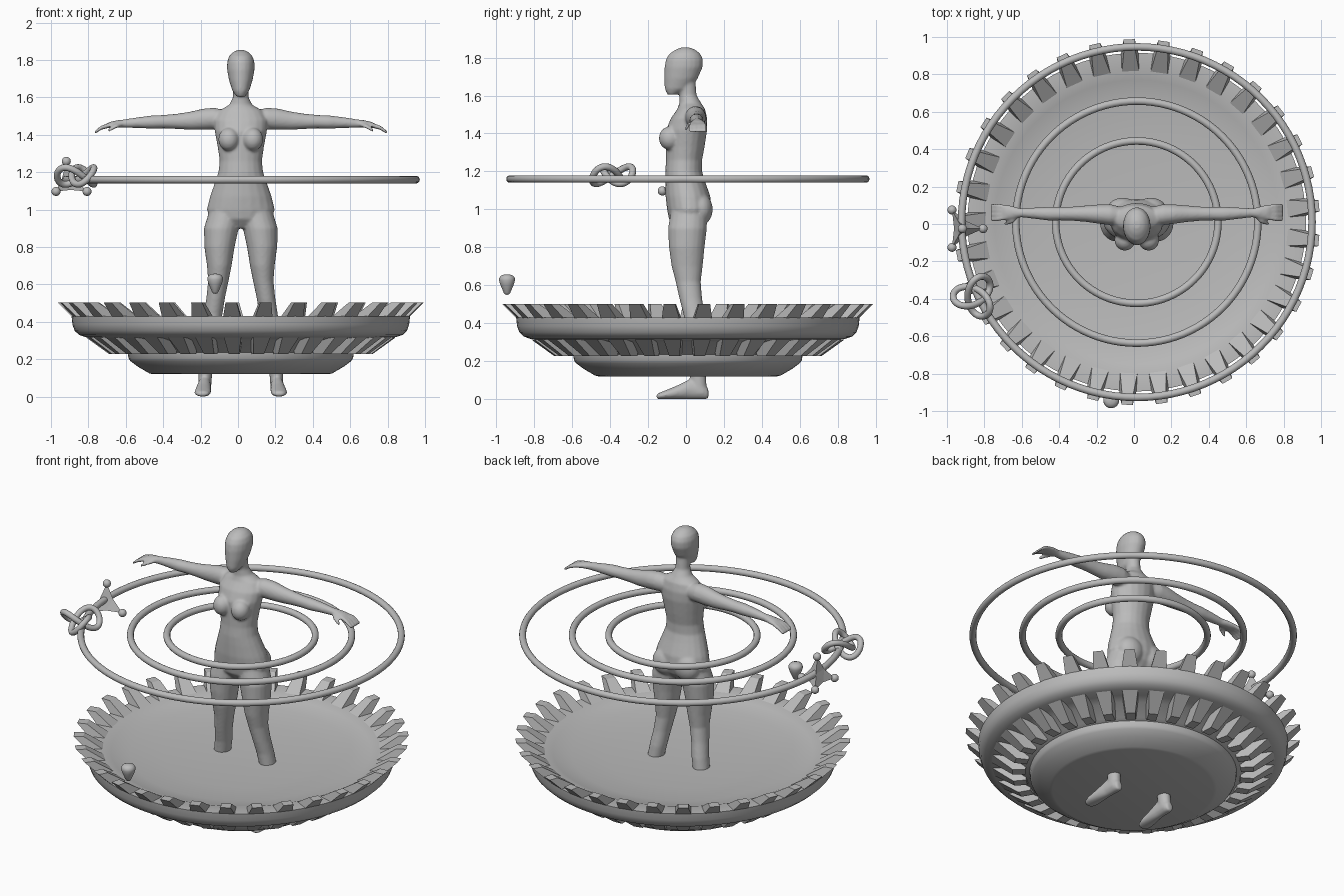
import bpy, bmesh, math
from mathutils import Vector, Matrix

if "Cube" in bpy.data.objects:
    bpy.data.objects.remove(bpy.data.objects["Cube"])

CX, CY = 0.015, 0.01   # shared axis of dish, rings and figure
mat = bpy.data.materials.new("plain grey")
mat.diffuse_color = (0.5, 0.5, 0.5, 1)
mat.use_nodes = True
mat.node_tree.nodes["Principled BSDF"].inputs["Base Color"].default_value = mat.diffuse_color


def finish(name, bm, angle=35, loc=(0, 0, 0)):
    bmesh.ops.recalc_face_normals(bm, faces=bm.faces)
    me = bpy.data.meshes.new(name)
    bm.to_mesh(me)
    bm.free()
    ob = bpy.data.objects.new(name, me)
    ob.location = loc
    bpy.context.collection.objects.link(ob)
    me.materials.append(mat)
    if angle:
        bpy.ops.object.select_all(action='DESELECT')
        ob.select_set(True)
        bpy.context.view_layer.objects.active = ob
        bpy.ops.object.shade_smooth_by_angle(angle=math.radians(angle))
    return ob


def skin(bm, rings, close_ends=True, loop=False):
    """Bridge equal rings of points with quads."""
    vs = [[bm.verts.new(p) for p in r] for r in rings]
    n = len(vs[0])
    pairs = list(zip(vs, vs[1:])) + ([(vs[-1], vs[0])] if loop else [])
    for a, b in pairs:
        for i in range(n):
            j = (i + 1) % n
            bm.faces.new((a[i], a[j], b[j], b[i]))
    if close_ends and not loop:
        bm.faces.new(vs[0])
        bm.faces.new(vs[-1])


def oval(c, u, v, n=20):
    c, u, v = Vector(c), Vector(u), Vector(v)
    return [c + u * math.cos(2 * math.pi * i / n) + v * math.sin(2 * math.pi * i / n)
            for i in range(n)]


def lathe(name, profile, loc, n=96, angle=35):
    bm = bmesh.new()
    skin(bm, [oval((0, 0, z), (max(r, 0.001), 0, 0), (0, max(r, 0.001), 0), n)
              for r, z in profile])
    return finish(name, bm, angle, loc)


# --- Dish: underside, rim, shallow bowl
lathe("dish", [(0, .12), (.47, .12), (.49, .125), (.55, .16), (.59, .19), (.60, .205),
               (.605, .235), (.63, .245), (.71, .30), (.77, .312), (.83, .318),
               (.865, .33), (.888, .352), (.90, .385), (.905, .43), (.80, .43),
               (.76, .415), (.65, .395), (.45, .38), (.20, .372), (0, .37)], (CX, CY, 0))


# --- Bevel gear teeth: tapered blocks given by (inner r, outer r, z, half width)
def teeth(name, base, tip, count, phase):
    bm = bmesh.new()
    for k in range(count):
        rot = Matrix.Rotation(math.radians(phase) + 2 * math.pi * k / count, 3, 'Z')
        rings = [[rot @ Vector(p) for p in
                  ((a, -w, z), (b, -w, z), (b, w, z), (a, w, z))]
                 for a, b, z, w in (base, tip)]
        skin(bm, rings)
    finish(name, bm, 0, (CX, CY, 0))


teeth("upper_teeth", (.80, .90, .425, .047), (.92, .978, .502, .030), 33, 92.4)
teeth("lower_teeth", (.62, .825, .315, .046), (.63, .705, .228, .028), 33, 92.4)

# --- Three flat rings round the waist
for label, R in (("outer", .937), ("middle", .647), ("inner", .434)):
    bm = bmesh.new()
    rings = []
    for i in range(96):
        a = 2 * math.pi * i / 96
        d = Vector((math.cos(a), math.sin(a), 0))
        rings.append(oval(d * R, d * .02, (0, 0, .02), 14))
    skin(bm, rings, loop=True)
    finish(label + "_ring", bm, 60, (CX, CY, 1.16))

# --- Trefoil knot hanging on the outer ring
def knot_point(t):
    p = Vector((math.sin(t) + 2 * math.sin(2 * t), math.cos(t) - 2 * math.cos(2 * t), 0)) * .039
    p.z = -.045 * math.sin(3 * t)
    return Matrix.Rotation(math.radians(30), 3, 'Z') @ p


bm = bmesh.new()
rings = []
for i in range(120):
    t = 2 * math.pi * i / 120
    tan = (knot_point(t + .01) - knot_point(t - .01)).normalized()
    u = tan.cross(Vector((0, 0, 1))).normalized()
    rings.append(oval(knot_point(t), u * .018, tan.cross(u) * .018, 12))
skin(bm, rings, loop=True)
finish("knot", bm, 60, (-.85, -.387, 1.18))

# --- Spiked tetrahedron with a ball on each corner
corners = [Vector(p) for p in ((-.973, .075, 1.097), (-.973, -.125, 1.097),
                               (-.807, -.025, 1.097), (-.918, -.025, 1.258))]
mid = sum(corners, Vector()) / 4
bm = bmesh.new()
vs = [bm.verts.new(p) for p in corners]
for i in range(4):
    bm.faces.new([vs[j] for j in range(4) if j != i])
bmesh.ops.subdivide_edges(bm, edges=bm.edges[:], cuts=1, use_grid_fill=True)
for v in bm.verts:
    if min((v.co - c).length for c in corners) > .03:
        v.co = mid + (v.co - mid) * .8
finish("tetrahedron", bm, 0)
bm = bmesh.new()
for c in corners:
    bmesh.ops.create_uvsphere(bm, u_segments=20, v_segments=12, radius=.024,
                              matrix=Matrix.Translation(c))
finish("tetrahedron_balls", bm, 60)

# --- Small floating drop in front
lathe("drop", [(0, .55), (.010, .551), (.017, .56), (.036, .605), (.042, .626), (.041, .638),
               (.033, .650), (.018, .656), (0, .658)], (-.122, -.943, 0), 28, 60)

# --- Figure: lofted body parts fused by a voxel remesh
body = bmesh.new()


def stack(sections, side=0):
    """Horizontal ovals: z, centre x, front y, back y, half width."""
    skin(body, [oval((side * x, (f + b) / 2, z), (w, 0, 0), (0, (b - f) / 2, 0))
                for z, x, f, b, w in sections])


# torso and neck
stack([(.90, 0, -.05, .07, .07), (.95, 0, -.09, .115, .165), (1.0, 0, -.10, .135, .182),
       (1.07, 0, -.108, .128, .165), (1.15, 0, -.11, .10, .137), (1.20, 0, -.11, .085, .12),
       (1.26, 0, -.105, .085, .113), (1.33, 0, -.105, .098, .123), (1.42, 0, -.105, .112, .14),
       (1.48, 0, -.08, .112, .143), (1.53, 0, -.045, .10, .115), (1.56, 0, -.035, .08, .062),
       (1.60, 0, -.035, .056, .042), (1.68, 0, -.04, .05, .042)])
# head
stack([(1.605, 0, -.098, -.05, .024), (1.635, 0, -.112, .02, .045), (1.69, 0, -.114, .062, .063),
       (1.75, 0, -.113, .088, .074), (1.79, 0, -.106, .09, .073), (1.82, 0, -.088, .076, .063),
       (1.842, 0, -.055, .048, .042), (1.853, 0, -.025, .02, .018)])
for s in (-1, 1):
    # breast and buttock
    for c, size in (((s * .064, -.085, 1.375), (.056, .058, .062)),
                    ((s * .075, .075, 1.0), (.085, .066, .085))):
        bmesh.ops.create_uvsphere(body, u_segments=20, v_segments=14, radius=1,
                                  matrix=Matrix.Translation(c) @ Matrix.Diagonal((*size, 1)))
    # leg
    stack([(.99, .08, -.08, .11, .09), (.90, .104, -.095, .11, .093), (.80, .114, -.09, .098, .081),
           (.70, .115, -.076, .088, .066), (.62, .12, -.055, .078, .055), (.53, .134, -.035, .085, .05),
           (.44, .148, -.012, .10, .05), (.34, .165, 0, .108, .048), (.20, .183, .012, .105, .041),
           (.12, .19, .02, .105, .037), (.03, .194, .03, .112, .034)], s)
    # foot
    skin(body, [oval((s * x, y, z / 2 + .003), (w, 0, 0), (0, 0, z / 2 + .003))
                for y, x, w, z in ((.118, .193, .022, .05), (.09, .193, .034, .08),
                                   (.02, .195, .036, .10), (-.05, .20, .042, .065),
                                   (-.11, .204, .045, .04), (-.145, .205, .034, .026),
                                   (-.156, .205, .015, .018))])
    # arm and palm
    skin(body, [oval((s * x, y, z), (0, ry, 0), (0, 0, rz))
                for x, y, z, ry, rz in ((.08, .045, 1.48, .045, .05), (.14, .05, 1.487, .056, .058),
                                        (.20, .053, 1.483, .052, .057), (.27, .055, 1.475, .044, .049),
                                        (.34, .055, 1.472, .038, .041), (.41, .055, 1.47, .036, .036),
                                        (.47, .055, 1.468, .037, .036), (.55, .058, 1.465, .030, .029),
                                        (.62, .06, 1.46, .024, .023), (.66, .062, 1.458, .033, .020),
                                        (.70, .062, 1.452, .042, .017), (.715, .062, 1.448, .036, .013))])
    # fingers and thumb
    digits = [((.70, .035 + .018 * i, 1.452), (.745, .026 + .024 * i, 1.438),
               (.782, .024 + .025 * i, 1.412)) for i in range(4)]
    digits.append(((.64, .045, 1.456), (.67, .012, 1.445), (.71, -.002, 1.422)))
    for pts in digits:
        skin(body, [oval((s * x, y, z), (0, r, 0) if pts[0][0] > .65 else (r * .7, r * .7 * s, 0),
                         (0, 0, r), 10)
                    for (x, y, z), r in zip(pts, (.013, .0125, .010))])

figure = finish("figure", body, 60, (CX, 0, 0))
remesh = figure.modifiers.new("fuse", 'REMESH')
remesh.mode = 'VOXEL'
remesh.voxel_size = .0075
remesh.use_smooth_shade = True
smooth = figure.modifiers.new("soften", 'SMOOTH')
smooth.factor = .5
smooth.iterations = 6
